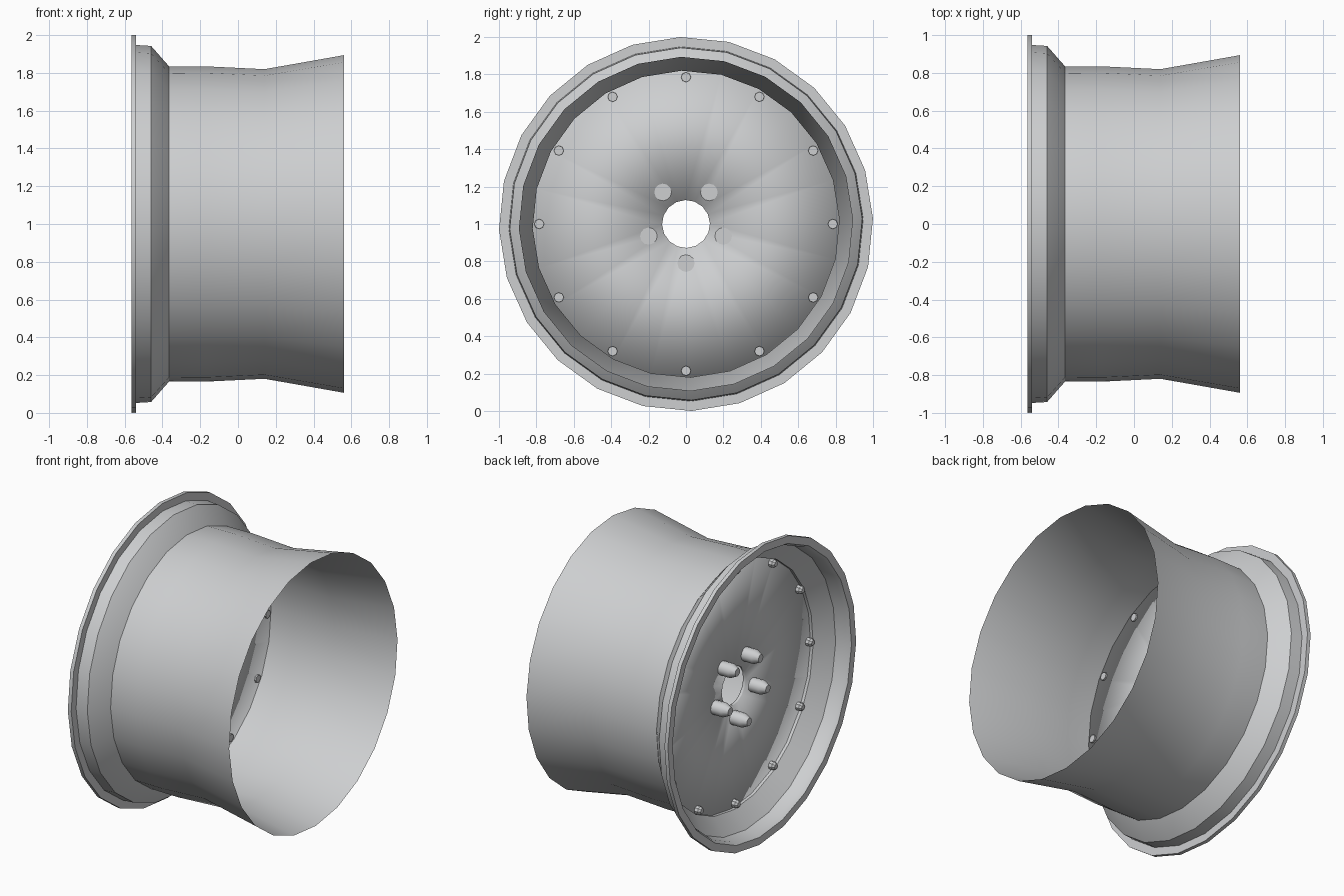
import bpy
import bmesh
from math import sin, cos, pi, radians

old = bpy.data.objects.get("Cube")
if old:
    bpy.data.objects.remove(old, do_unlink=True)

metal = bpy.data.materials.new("light_grey_metal")
metal.use_nodes = True
GREY = (0.61, 0.62, 0.63, 1)
metal.diffuse_color = GREY
metal.node_tree.nodes["Principled BSDF"].inputs["Base Color"].default_value = GREY

SIDES = 24
PHASE = radians(-1.7)
DISC_X = -0.345


def ring(bm, x, r, n, phase=0.0, cy=0.0, cz=1.0):
    """Circle of vertices around an axis parallel to x."""
    return [bm.verts.new((x, cy + r * sin(phase + 2 * pi * i / n),
                          cz + r * cos(phase + 2 * pi * i / n))) for i in range(n)]


def finish(bm, name, angle=30):
    bmesh.ops.recalc_face_normals(bm, faces=bm.faces)
    mesh = bpy.data.meshes.new(name)
    bm.to_mesh(mesh)
    bm.free()
    mesh.materials.append(metal)
    for p in mesh.polygons:
        p.use_smooth = True
    mesh.set_sharp_from_angle(angle=radians(angle))
    obj = bpy.data.objects.new(name, mesh)
    bpy.context.collection.objects.link(obj)
    return obj


def lathe(name, profile, n=SIDES, phase=PHASE, cy=0.0, cz=1.0,
          closed=False, caps=False, angle=30):
    """Turn (x, radius) points around the x direction."""
    bm = bmesh.new()
    rings = [ring(bm, x, r, n, phase, cy, cz) for x, r in profile]
    pairs = list(zip(rings, rings[1:]))
    if closed:
        pairs.append((rings[-1], rings[0]))
    for a, b in pairs:
        for i in range(n):
            j = (i + 1) % n
            bm.faces.new((a[i], a[j], b[j], b[i]))
    if caps:
        bm.faces.new(rings[0])
        bm.faces.new(rings[-1])
    return finish(bm, name, angle)


# Wide barrel, a thin open sleeve
lathe("barrel", [(-0.37, 0.833), (-0.17, 0.835), (0.14, 0.82), (0.56, 0.894)])

# Front rim with its outer lip, band and sloped seat
lathe("front_rim", [(-0.565, 1.0), (-0.54, 1.0), (-0.54, 0.948), (-0.46, 0.943),
                    (-0.365, 0.835), (-0.355, 0.815), (-0.375, 0.815),
                    (-0.465, 0.925), (-0.54, 0.935), (-0.565, 0.95)], closed=True)

# Centre disc with its hub hole
bm = bmesh.new()
for radius, n in ((0.83, SIDES), (0.128, 16)):
    loop = ring(bm, DISC_X, radius, n, PHASE)
    for i in range(n):
        bm.edges.new((loop[i], loop[(i + 1) % n]))
bmesh.ops.triangle_fill(bm, use_beauty=True, edges=bm.edges[:])
disc = finish(bm, "centre_disc")
thick = disc.modifiers.new("thickness", 'SOLIDIFY')
thick.thickness = 0.02
thick.offset = 0

# Small bolts around the disc edge
for k in range(12):
    a = 2 * pi * k / 12
    lathe(f"edge_bolt_{k + 1}", [(DISC_X + 0.02, 0.026), (DISC_X - 0.035, 0.028),
                                 (DISC_X - 0.05, 0.017)],
          n=8, cy=0.785 * sin(a), cz=1 + 0.785 * cos(a), caps=True)

# Long tapered lug nuts around the hub hole
for k in range(5):
    a = pi + 2 * pi * k / 5
    lathe(f"lug_nut_{k + 1}", [(DISC_X + 0.012, 0.046), (DISC_X - 0.085, 0.046),
                               (DISC_X - 0.125, 0.026)],
          n=12, cy=0.21 * sin(a), cz=1 + 0.21 * cos(a), caps=True, angle=35)
